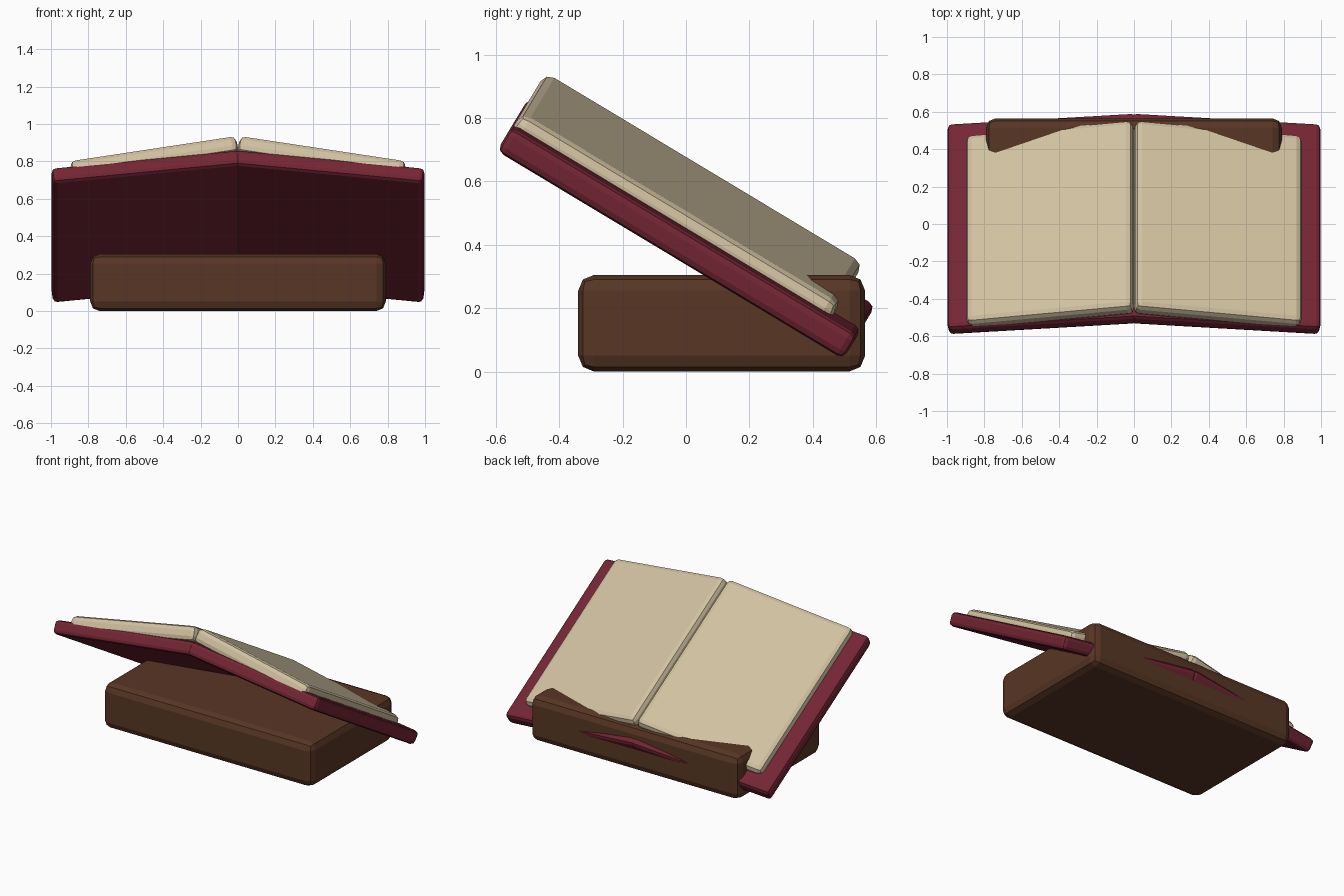
import bpy
from math import radians, sin, cos
from mathutils import Matrix

cube = bpy.data.objects.get("Cube")
if cube:
    bpy.data.objects.remove(cube, do_unlink=True)


def material(name, rgb):
    mat = bpy.data.materials.new(name)
    mat.use_nodes = True
    colour = (*rgb, 1)
    mat.diffuse_color = colour
    mat.node_tree.nodes["Principled BSDF"].inputs["Base Color"].default_value = colour
    return mat


WOOD = material("brown wood", (0.098, 0.037, 0.018))
COVER = material("dark red cover", (0.175, 0.019, 0.034))
PAPER = material("cream paper", (0.63, 0.53, 0.35))


def rounded_box(name, low, high, bevel, mat, frame=Matrix()):
    """Box between two corners, with rounded edges, placed by a frame."""
    bpy.ops.mesh.primitive_cube_add(size=1)
    box = bpy.context.object
    box.name = name
    size = [b - a for a, b in zip(low, high)]
    middle = [(a + b) / 2 for a, b in zip(low, high)]
    box.data.transform(Matrix.Translation(middle) @ Matrix.Diagonal((*size, 1)))
    box.matrix_world = frame
    box.data.materials.append(mat)
    mod = box.modifiers.new("rounded edges", "BEVEL")
    mod.width = bevel
    mod.segments = 2
    return box


# Wooden stand
rounded_box("stand", (-0.79, -0.34, 0), (0.79, 0.565, 0.305), 0.05, WOOD)

# Open book, leaning down towards the back; each half folds about the spine
lean = Matrix.Rotation(radians(-31), 4, "X")
for side, sign in (("left", 1), ("right", -1)):
    def fold(angle, height):
        return (lean @ Matrix.Translation((0, 0, height))
                @ Matrix.Rotation(radians(sign * angle), 4, "Y"))

    def half(name, inner, outer, front, back, depth, bevel, mat, frame):
        xs = sorted((sign * inner, sign * outer))
        rounded_box(f"{side}_{name}", (xs[0], front, -depth),
                    (xs[1], back, 0), bevel, mat, frame)

    half("cover", -0.008, 1.005, -0.87, 0.405, 0.09, 0.024, COVER, fold(6.4, 0.488))
    half("pages", 0.012, 0.915, -0.865, 0.305, 0.1, 0.032, PAPER, fold(10, 0.588))
